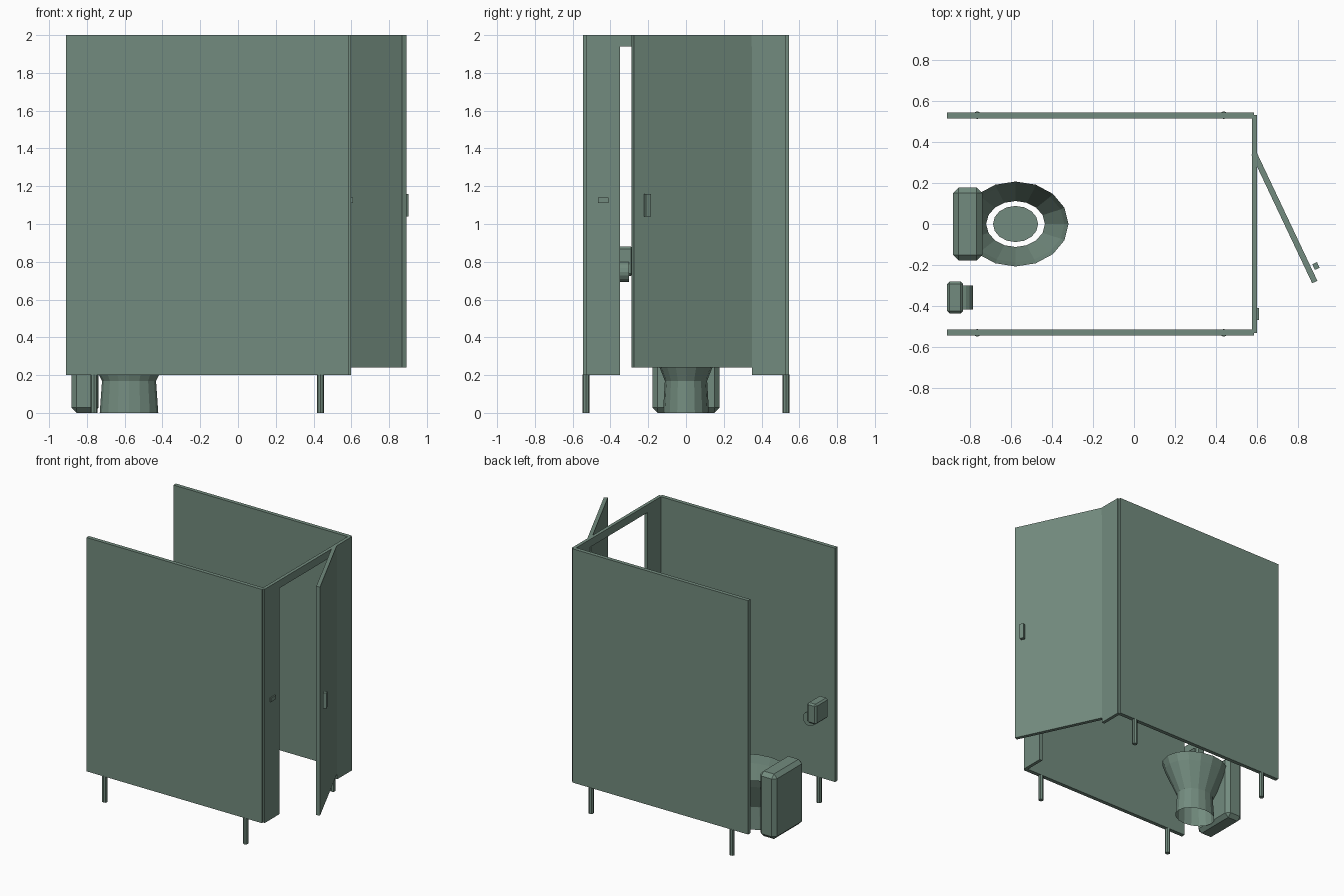
import bpy, bmesh, math
from mathutils import Matrix, Vector

cube = bpy.data.objects.get("Cube")
if cube:
    bpy.data.objects.remove(cube, do_unlink=True)

# Single painted colour
paint = bpy.data.materials.new("grey_green")
paint.use_nodes = True
colour = (0.17, 0.26, 0.21, 1)
paint.diffuse_color = colour
paint.node_tree.nodes["Principled BSDF"].inputs["Base Color"].default_value = colour


def finish(name, bm):
    bmesh.ops.recalc_face_normals(bm, faces=bm.faces)
    mesh = bpy.data.meshes.new(name)
    bm.to_mesh(mesh)
    bm.free()
    mesh.materials.append(paint)
    obj = bpy.data.objects.new(name, mesh)
    bpy.context.collection.objects.link(obj)
    return obj


def box(name, low, high, bevel=0):
    low, high = Vector(low), Vector(high)
    bm = bmesh.new()
    place = Matrix.Translation((low + high) / 2) @ Matrix.Diagonal((*(high - low), 1))
    bmesh.ops.create_cube(bm, size=1, matrix=place)
    if bevel:
        bmesh.ops.bevel(bm, geom=bm.edges[:], offset=bevel, segments=1,
                        affect='EDGES', profile=0.5)
    return finish(name, bm)


def cylinder(name, centre, radius, depth, sides, turn=Matrix()):
    bm = bmesh.new()
    bmesh.ops.create_cone(bm, cap_ends=True, segments=sides, radius1=radius,
                          radius2=radius, depth=depth,
                          matrix=Matrix.Translation(centre) @ turn)
    return finish(name, bm)


# Side walls and their feet
for side, label in ((-1, "front"), (1, "back")):
    inner, outer = sorted((side * 0.514, side * 0.544))
    box(label + "_wall", (-0.91, inner, 0.2), (0.585, outer, 2))
    for x, end in ((-0.763, "open_end"), (0.437, "door_end")):
        cylinder(f"{label}_{end}_foot", (x, side * 0.53, 0.101), 0.019, 0.202, 8)

# Door frame: an upside-down U extruded through its thickness
outline = [(-0.53, 0.2), (-0.53, 2), (0.53, 2), (0.53, 0.2),
           (0.35, 0.2), (0.35, 1.94), (-0.35, 1.94), (-0.35, 0.2)]
bm = bmesh.new()
face = bm.faces.new([bm.verts.new((0.574, y, z)) for y, z in outline])
extruded = bmesh.ops.extrude_face_region(bm, geom=[face])
bmesh.ops.translate(bm, vec=(0.025, 0, 0),
                    verts=[v for v in extruded["geom"] if isinstance(v, bmesh.types.BMVert)])
finish("door_frame", bm)
box("latch_plate", (0.597, -0.467, 1.11), (0.609, -0.41, 1.14))

# Open door and its handle, both swung about the hinge
hinge = Matrix.Translation((0.597, 0.35, 0)) @ Matrix.Rotation(math.radians(25.3), 4, 'Z')
door = box("door", (-0.028, -0.693, 0.24), (0, 0, 2))
handle = box("door_handle", (0.012, -0.64, 1.04), (0.037, -0.61, 1.16))
for part in (door, handle):
    part.matrix_world = hinge

# Toilet bowl: thin open shell lofted through ellipses (z, x radius, y radius)
SIDES = 16
BOWL_X = -0.577
rings = [(0, 0.155, 0.122), (0.17, 0.143, 0.112), (0.36, 0.238, 0.187), (0.42, 0.258, 0.207)]


def ellipse(bm, z, rx, ry):
    angles = [math.tau * i / SIDES for i in range(SIDES)]
    return [bm.verts.new((BOWL_X + rx * math.cos(a), ry * math.sin(a), z)) for a in angles]


bm = bmesh.new()
loops = [ellipse(bm, *ring) for ring in rings]
for lower, upper in zip(loops, loops[1:]):
    for i in range(SIDES):
        j = (i + 1) % SIDES
        bm.faces.new((lower[i], lower[j], upper[j], upper[i]))
finish("toilet_bowl", bm)

# Water surface inside the bowl
bm = bmesh.new()
bm.faces.new(ellipse(bm, 0.2, 0.11, 0.088))
finish("bowl_water", bm)

# Tank
box("toilet_tank", (-0.882, -0.178, 0), (-0.738, 0.178, 0.5), 0.028)

# Paper dispenser with its roll
box("paper_dispenser", (-0.91, -0.435, 0.725), (-0.832, -0.28, 0.88), 0.012)
cylinder("paper_roll", (-0.838, -0.358, 0.747), 0.053, 0.115, 16,
         Matrix.Rotation(math.pi / 2, 4, 'X'))
